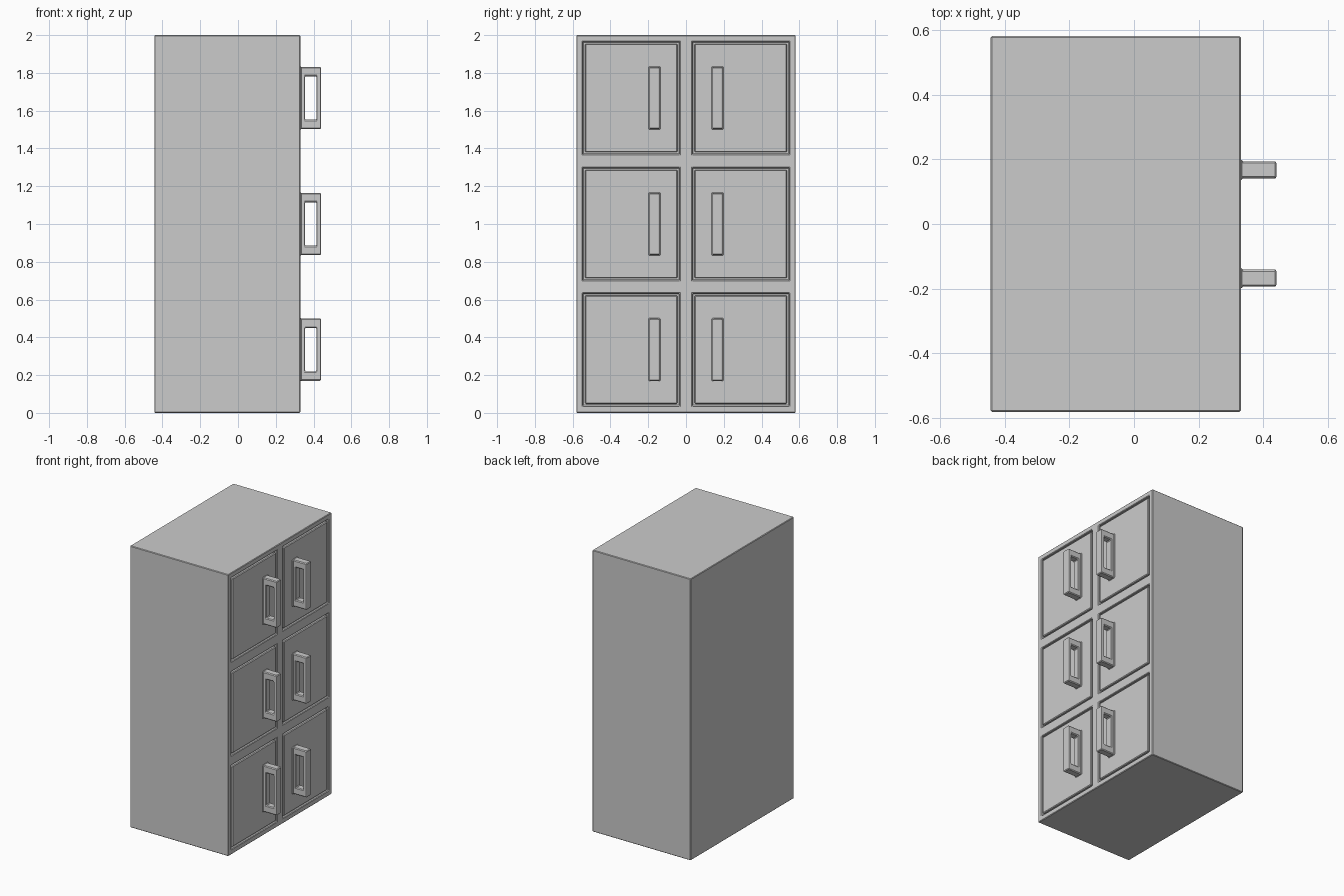
import bpy, bmesh
from mathutils import Matrix, Vector

if "Cube" in bpy.data.objects:
    bpy.data.objects.remove(bpy.data.objects["Cube"])

ROWS = (0.335, 1.0, 1.667)
FRONT = 0.33


def add_box(bm, lo, hi):
    lo, hi = Vector(lo), Vector(hi)
    size = hi - lo
    m = Matrix.Translation((lo + hi) / 2) @ Matrix.Diagonal((*size, 1))
    bmesh.ops.create_cube(bm, size=1, matrix=m)


def make_object(name, bm):
    bmesh.ops.recalc_face_normals(bm, faces=bm.faces)
    me = bpy.data.meshes.new(name)
    bm.to_mesh(me)
    bm.free()
    ob = bpy.data.objects.new(name, me)
    bpy.context.collection.objects.link(ob)
    return ob


def bevel(ob, width, segments=1):
    mod = ob.modifiers.new("bevel", 'BEVEL')
    mod.width = width
    mod.segments = segments
    mod.limit_method = 'ANGLE'


def handle_ring(bm, y0, y1, zc):
    # closed rectangular loop in the xz plane, extruded along y
    def loop(y, x0, x1, h):
        return [bm.verts.new((x, y, zc + z)) for x, z in
                ((x0, -h), (x1, -h), (x1, h), (x0, h))]
    loops = [loop(y0, 0.32, 0.44, 0.165), loop(y0, 0.355, 0.415, 0.115),
             loop(y1, 0.355, 0.415, 0.115), loop(y1, 0.32, 0.44, 0.165)]
    for i in range(4):
        a, b = loops[i], loops[(i + 1) % 4]
        for k in range(4):
            n = (k + 1) % 4
            bm.faces.new((a[k], a[n], b[n], b[k]))


# cabinet body with six shallow door openings
bm = bmesh.new()
add_box(bm, (-0.443, -0.58, 0), (FRONT, 0.58, 2))
body = make_object("cabinet_body", bm)

bm = bmesh.new()
for zc in ROWS:
    for s in (-1, 1):
        yc = s * 0.29
        add_box(bm, (FRONT - 0.02, yc - 0.256, zc - 0.298),
                (FRONT + 0.1, yc + 0.256, zc + 0.298))
cutter = make_object("opening_cutter", bm)
cutter.hide_render = True
cutter.hide_set(True)
cut = body.modifiers.new("openings", 'BOOLEAN')
cut.operation = 'DIFFERENCE'
cut.solver = 'EXACT'
cut.object = cutter
bevel(body, 0.004)

# doors, handle mounts and handles
for row, zc in zip(("lower", "middle", "upper"), ROWS):
    for side, s in (("left", -1), ("right", 1)):
        yc, hy = s * 0.29, s * 0.167
        bm = bmesh.new()
        add_box(bm, (FRONT - 0.03, yc - 0.245, zc - 0.287),
                (FRONT, yc + 0.245, zc + 0.287))
        bevel(make_object(f"{row}_{side}_door", bm), 0.005)

        bm = bmesh.new()
        add_box(bm, (FRONT - 0.01, hy - 0.031, zc - 0.167),
                (FRONT + 0.006, hy + 0.031, zc + 0.167))
        bevel(make_object(f"{row}_{side}_handle_mount", bm), 0.004)

        bm = bmesh.new()
        handle_ring(bm, hy - 0.026, hy + 0.026, zc)
        bevel(make_object(f"{row}_{side}_handle", bm), 0.005)
